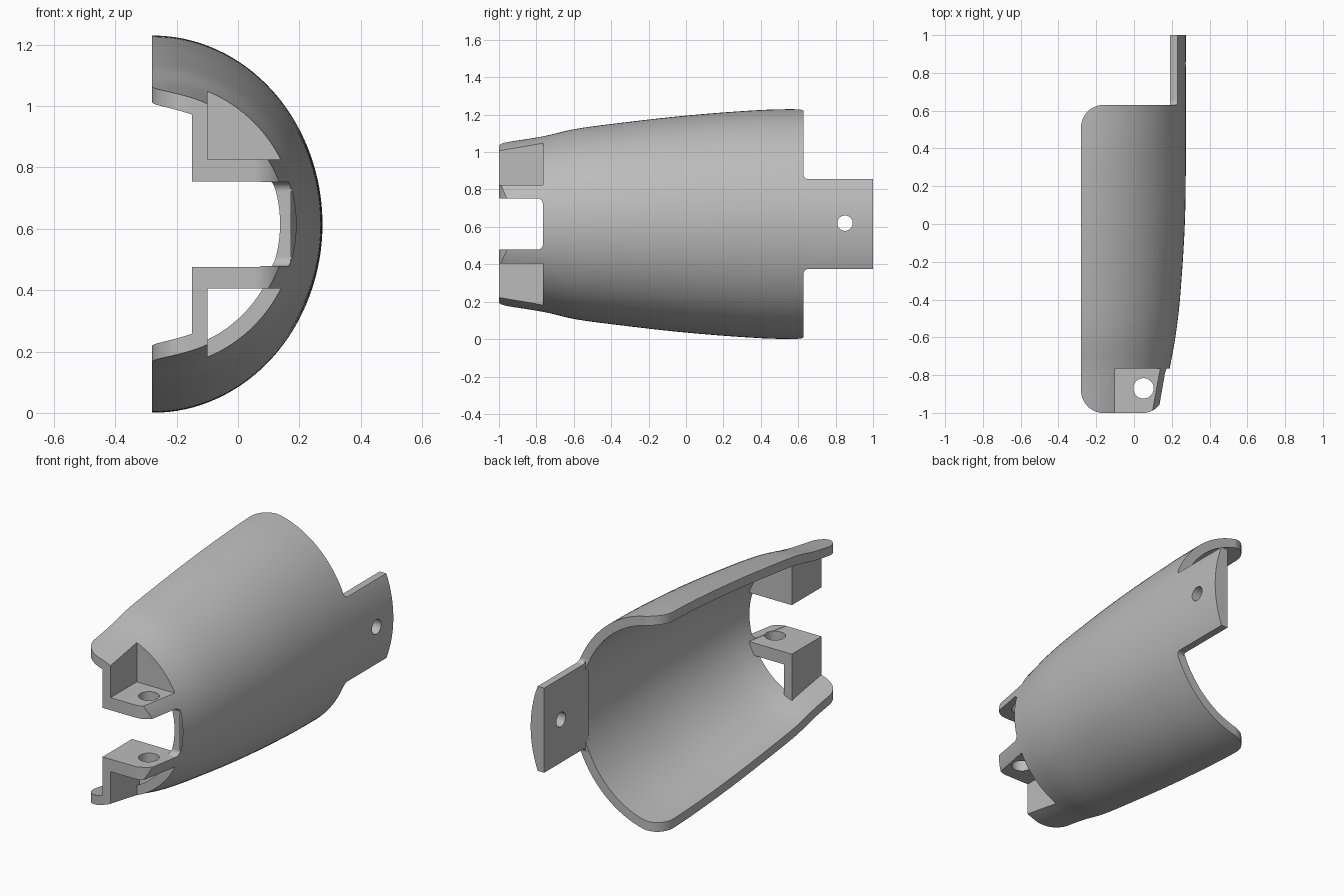
import bpy, bmesh, math
from mathutils import Vector

cube = bpy.data.objects.get("Cube")
if cube:
    bpy.data.objects.remove(cube, do_unlink=True)

CX, CZ, WALL = -0.28, 0.615, 0.052
# stations along the axis: y, half width, half height
STATIONS = [(-1, .43, .432), (-.76, .47, .47), (-.6, .499, .507), (-.4, .523, .535),
            (0, .549, .58), (.4, .555, .61), (.63, .555, .615), (1, .555, .615)]

grey = bpy.data.materials.new("plain grey")
grey.use_nodes = True
grey.diffuse_color = (.5, .5, .5, 1)
grey.node_tree.nodes["Principled BSDF"].inputs["Base Color"].default_value = (.5, .5, .5, 1)


def radii(y):
    """Smooth interpolation of the stations."""
    s = STATIONS
    i = max(k for k in range(len(s) - 1) if s[k][0] <= y + 1e-6)

    def slope(k, c):
        a, b = s[max(k - 1, 0)], s[min(k + 1, len(s) - 1)]
        return (b[c] - a[c]) / (b[0] - a[0])
    h = s[i + 1][0] - s[i][0]
    t = (y - s[i][0]) / h
    return [(2*t**3 - 3*t*t + 1) * s[i][c] + (t**3 - 2*t*t + t) * h * slope(i, c)
            + (3*t*t - 2*t**3) * s[i + 1][c] + (t**3 - t*t) * h * slope(i + 1, c) for c in (1, 2)]


def loft(name, rings):
    """Closed solid through a list of equal rings."""
    bm = bmesh.new()
    loops = [[bm.verts.new(p) for p in ring] for ring in rings]
    n = len(loops[0])
    for a, b in zip(loops, loops[1:]):
        for i in range(n):
            j = (i + 1) % n
            bm.faces.new((a[i], a[j], b[j], b[i]))
    bm.faces.new(loops[0])
    bm.faces.new(loops[-1])
    bmesh.ops.recalc_face_normals(bm, faces=bm.faces)
    mesh = bpy.data.meshes.new(name)
    bm.to_mesh(mesh)
    bm.free()
    mesh.materials.append(grey)
    obj = bpy.data.objects.new(name, mesh)
    bpy.context.collection.objects.link(obj)
    return obj


def half_tube(name, y0, y1, hollow, steps=36, segs=64):
    """Half-oval body along y, hollow or solid."""
    rings = []
    for k in range(steps + 1):
        y = y0 + (y1 - y0) * k / steps
        rx, rz = radii(y)
        angles = [math.pi * (i / segs - .5) for i in range(segs + 1)]
        ring = [(CX + rx * math.cos(a), y, CZ + rz * math.sin(a)) for a in angles]
        if hollow:
            ring += [(CX + (rx - WALL) * math.cos(a), y, CZ + (rz - WALL) * math.sin(a))
                     for a in reversed(angles)]
        rings.append(ring)
    return loft(name, rings)


def prism(name, corners, axis, lo, hi):
    """Extrude a polygon of (u, v, corner radius) along an axis."""
    pts = []
    for i, (u, v, r) in enumerate(corners):
        p = Vector((u, v))
        if not r:
            pts.append(p)
            continue
        a = (Vector(corners[i - 1][:2]) - p).normalized()
        b = (Vector(corners[(i + 1) % len(corners)][:2]) - p).normalized()
        half = a.angle(b) / 2
        c = p + (a + b).normalized() * r / math.sin(half)
        s, e = p + a * r / math.tan(half) - c, p + b * r / math.tan(half) - c
        sweep = math.pi - 2 * half
        pts += [c + (s * math.sin((1 - k / 12) * sweep) + e * math.sin(k / 12 * sweep))
                / math.sin(sweep) for k in range(13)]
    place = {"x": lambda u, v, w: (w, u, v), "z": lambda u, v, w: (u, v, w)}[axis]
    return loft(name, [[place(p.x, p.y, w) for p in pts] for w in (lo, hi)])


def box(name, x0, x1, y0, y1, z0, z1):
    return prism(name, [(x0, y0, 0), (x1, y0, 0), (x1, y1, 0), (x0, y1, 0)], "z", z0, z1)


def hole(name, axis, u, v, r, lo, hi):
    ring = [(u + r * math.cos(k * math.pi / 20), v + r * math.sin(k * math.pi / 20), 0)
            for k in range(40)]
    return prism(name, ring, axis, lo, hi)


def boolean(obj, other, op):
    """Apply a boolean and discard the second solid."""
    mod = obj.modifiers.new(op, "BOOLEAN")
    mod.object, mod.operation, mod.solver = other, op, "EXACT"
    bpy.context.view_layer.objects.active = obj
    bpy.ops.object.modifier_apply(modifier=mod.name)
    bpy.data.objects.remove(other, do_unlink=True)


# curved cover
shell = half_tube("cover_shell", -1, .63, True)

# hinge ears: a solid upper block and an open lower bracket
for side in (1, -1):
    ear = half_tube("hinge_ear", -1, -.735, False, steps=8)
    z0, z1 = sorted((CZ + side * .139, CZ + side))
    boolean(ear, box("ear_limits", -.15, 1, -2, 0, z0, z1), "INTERSECT")
    z0, z1 = sorted((CZ + side * .21, CZ + side))
    if side < 0:
        boolean(ear, box("open_back", -.1, 1, -2, 0, z0, z1), "DIFFERENCE")
    boolean(shell, ear, "UNION")
    boolean(shell, box("pocket", -.1, 1, -2, -.765, z0, z1), "DIFFERENCE")

# middle notch between the ears
boolean(shell, prism("notch", [(-1.2, CZ - .137, 0), (-.765, CZ - .137, .03),
                               (-.765, CZ + .137, .03), (-1.2, CZ + .137, 0)],
                     "x", -.2, 1), "DIFFERENCE")

# rounded outline seen from above
boolean(shell, prism("outline", [(CX - .0005, -1.0005, .12), (.15, -1.0005, .115),
                                 (.172, -.765, 0), (.4, -.765, 0), (.4, .6305, 0),
                                 (CX - .0005, .6305, .12)], "z", -1, 2), "INTERSECT")

# rear tongue with a flat inner face
tongue = half_tube("rear_tongue", .6, 1, False, steps=8)
boolean(tongue, box("tongue_limits", .19, 1, 0, 2, CZ - .28, CZ + .28), "INTERSECT")
boolean(shell, tongue, "UNION")
for side in (1, -1):
    boolean(shell, prism("tongue_trim", [(.629, CZ + side * .24, .025), (1.2, CZ + side * .24, 0),
                                         (1.2, CZ + side, 0), (.629, CZ + side, 0)],
                         "x", -1, 1), "DIFFERENCE")

# pin holes
boolean(shell, hole("ear_hole", "z", .05, -.87, .054, .3, .95), "DIFFERENCE")
boolean(shell, hole("tongue_hole", "x", .85, CZ + .005, .041, 0, 1), "DIFFERENCE")

bpy.ops.object.select_all(action="DESELECT")
shell.select_set(True)
bpy.context.view_layer.objects.active = shell
bpy.ops.object.shade_smooth_by_angle(angle=math.radians(28))
